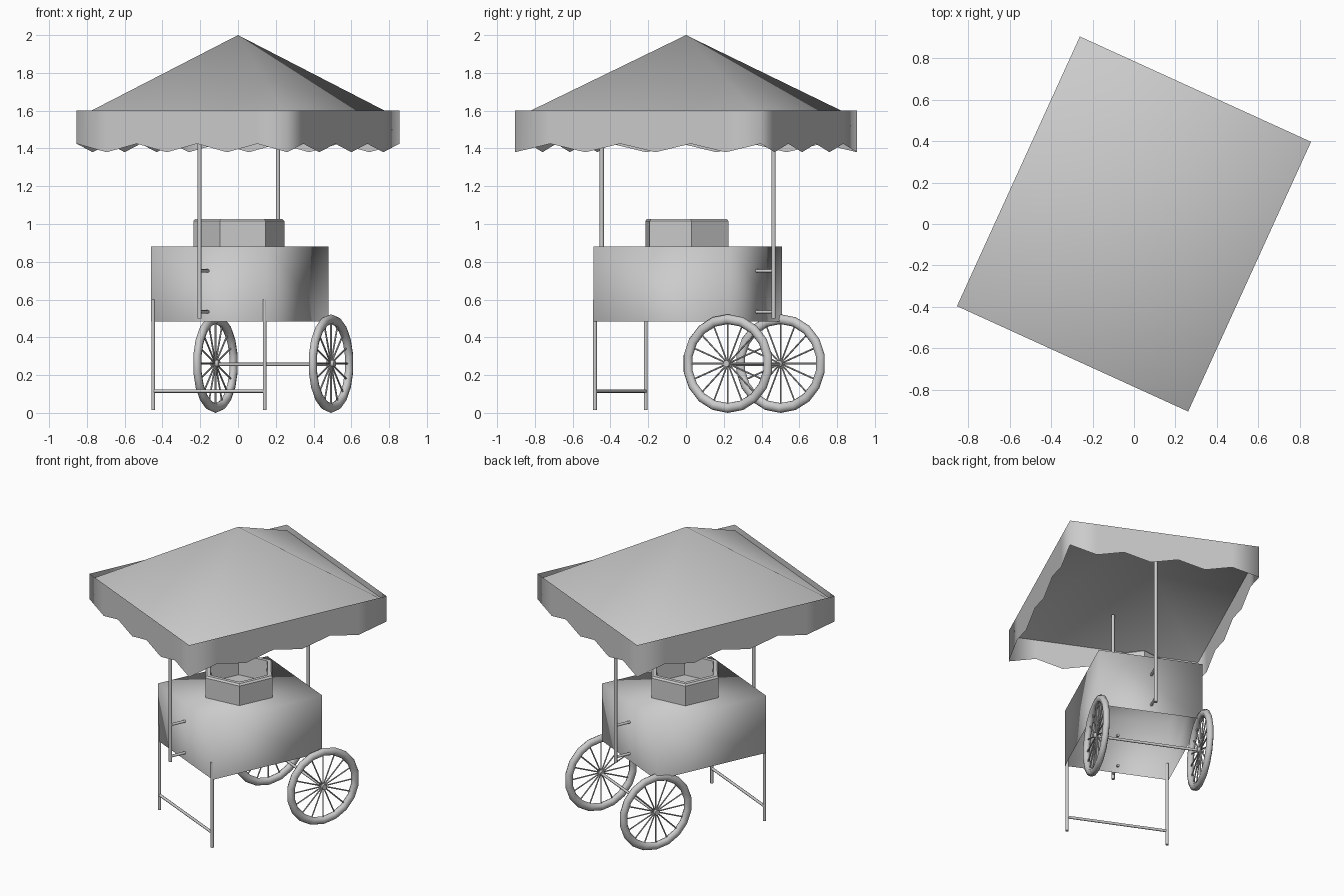
import bpy, bmesh, math
from mathutils import Matrix, Vector

if "Cube" in bpy.data.objects:
    bpy.data.objects.remove(bpy.data.objects["Cube"])

# Everything is modelled square-on, then the whole cart is turned about z
TURN = Matrix.Rotation(math.radians(-24.5), 4, 'Z')


def finish(name, bm, smooth=True, angle=None):
    bmesh.ops.recalc_face_normals(bm, faces=bm.faces)
    bm.transform(TURN)
    me = bpy.data.meshes.new(name)
    bm.to_mesh(me)
    bm.free()
    ob = bpy.data.objects.new(name, me)
    bpy.context.collection.objects.link(ob)
    for p in me.polygons:
        p.use_smooth = smooth
    if angle:
        bpy.ops.object.select_all(action='DESELECT')
        ob.select_set(True)
        bpy.context.view_layer.objects.active = ob
        bpy.ops.object.shade_smooth_by_angle(angle=math.radians(angle))
    return ob


def add_rod(bm, a, b, r, n=8):
    a, b = Vector(a), Vector(b)
    d = b - a
    m = Matrix.Translation((a + b) / 2) @ d.to_track_quat('Z', 'Y').to_matrix().to_4x4()
    bmesh.ops.create_cone(bm, cap_ends=True, segments=n, radius1=r, radius2=r,
                          depth=d.length, matrix=m)


def rods(name, items, n=8):
    bm = bmesh.new()
    for a, b, r in items:
        add_rod(bm, a, b, r, n)
    return finish(name, bm, angle=50)


# Canopy roof: smooth-shaded four-sided pyramid, open below
A, B = 0.613, 0.715
corners = [(-A, B), (A, B), (A, -B), (-A, -B)]
bm = bmesh.new()
apex = bm.verts.new((0, 0, 2.0))
base = [bm.verts.new((x, y, 1.56)) for x, y in corners]
for i in range(4):
    bm.faces.new((apex, base[i], base[(i + 1) % 4]))
finish("canopy_roof", bm)

# Canopy valance: zigzag lower edge, low at two corners and high at the others
bm = bmesh.new()
STEPS = 7
top, low = [], []
k = 0
for i in range(4):
    p, q = Vector(corners[i]), Vector(corners[(i + 1) % 4])
    for j in range(STEPS):
        c = p.lerp(q, j / STEPS)
        top.append(bm.verts.new((c.x, c.y, 1.6)))
        low.append(bm.verts.new((c.x, c.y, 1.38 if k % 2 == 0 else 1.425)))
        k += 1
for i in range(k):
    j = (i + 1) % k
    bm.faces.new((top[i], top[j], low[j], low[i]))
finish("canopy_valance", bm)

# Cart body: smooth-shaded box with an open underside
bm = bmesh.new()
bmesh.ops.create_cube(bm, size=1)
bmesh.ops.scale(bm, vec=(0.672, 0.792, 0.395), verts=bm.verts)
bmesh.ops.translate(bm, vec=(0.005, 0.012, 0.6825), verts=bm.verts)
under = min(bm.faces, key=lambda f: f.calc_center_median().z)
bmesh.ops.delete(bm, geom=[under], context='FACES_ONLY')
finish("cart_body", bm)

# Hexagonal tub on top: outer wall, chamfered rim, inner wall and floor
bm = bmesh.new()
rings = []
for r, z in [(0.242, 0.88), (0.242, 1.015), (0.232, 1.027), (0.205, 1.027), (0.195, 0.89)]:
    rings.append([bm.verts.new((r * math.cos(t) + 0.002, r * math.sin(t) + 0.006, z))
                  for t in (math.radians(30 + 60 * i) for i in range(6))])
for lo, hi in zip(rings, rings[1:]):
    for i in range(6):
        j = (i + 1) % 6
        bm.faces.new((lo[i], lo[j], hi[j], hi[i]))
bm.faces.new(rings[-1])
finish("serving_tub", bm, smooth=False)

# Canopy poles with brackets reaching through the body wall
for label, v, wall in (("front", -0.49, -0.37), ("back", 0.51, 0.40)):
    rods(label + "_pole", [((0, v, 0.5), (0, v, 1.68), 0.0115)])
    rods(label + "_pole_brackets",
         [((0, v, z), (0, wall, z), 0.009) for z in (0.535, 0.752)])

# Front legs and their crossbar
LV = -0.38
rods("front_legs", [((u, LV, 0.015), (u, LV, 0.6), 0.0105) for u in (-0.32, 0.328)])
rods("leg_crossbar", [((-0.32, LV, 0.115), (0.328, LV, 0.115), 0.009)])

# Wheels: round rim, thin spokes and hub, joined by the axle
WV, WZ, R, TUBE, SPOKES = 0.406, 0.261, 0.235, 0.026, 16


def wheel(name, u):
    bm = bmesh.new()
    n, m = 18, 8
    grid = []
    for i in range(n):
        t = 2 * math.pi * i / n
        ring = []
        for j in range(m):
            s = 2 * math.pi * j / m
            r = R + TUBE * math.cos(s)
            ring.append(bm.verts.new((u + 0.022 * math.sin(s),
                                      WV + r * math.cos(t + math.pi / 2),
                                      WZ + r * math.sin(t + math.pi / 2))))
        grid.append(ring)
    for i in range(n):
        a, b = grid[i], grid[(i + 1) % n]
        for j in range(m):
            j2 = (j + 1) % m
            bm.faces.new((a[j], b[j], b[j2], a[j2]))
    finish(name + "_rim", bm)
    spokes = []
    for i in range(SPOKES):
        t = 2 * math.pi * i / SPOKES
        d = Vector((0, math.cos(t), math.sin(t)))
        c = Vector((u, WV, WZ))
        spokes.append((c + d * 0.012, c + d * (R - 0.01), 0.0045))
    rods(name + "_spokes", spokes, 6)
    rods(name + "_hub", [((u - 0.022, WV, WZ), (u + 0.022, WV, WZ), 0.018)], 10)


wheel("left_wheel", -0.316)
wheel("right_wheel", 0.356)
rods("axle", [((-0.316, WV, WZ - 0.004), (0.356, WV, WZ - 0.004), 0.009)])
